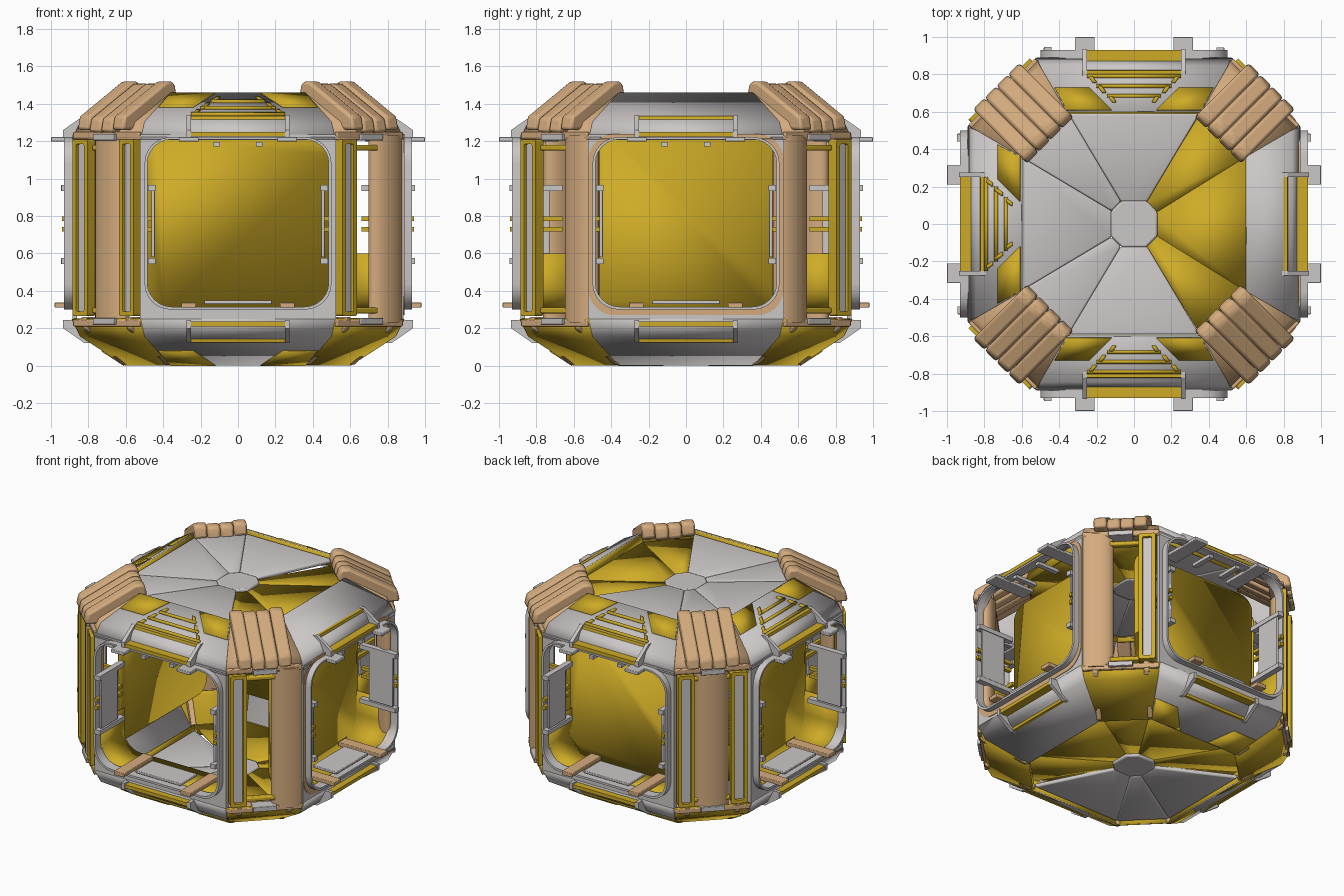
import bpy, bmesh, math
from mathutils import Matrix, Vector

if "Cube" in bpy.data.objects:
    bpy.data.objects.remove(bpy.data.objects["Cube"])

H = 1.46  # hull height, rim to rim
FLIP = Matrix.Translation((0, 0, H)) @ Matrix.Diagonal((1, 1, -1, 1))


def material(name, rgb):
    m = bpy.data.materials.new(name)
    m.use_nodes = True
    m.diffuse_color = (*rgb, 1)
    m.node_tree.nodes["Principled BSDF"].inputs["Base Color"].default_value = (*rgb, 1)
    return m


GREY = material("light grey", (0.60, 0.57, 0.57))
TAN = material("tan", (0.66, 0.41, 0.21))
YELLOW = material("yellow", (0.62, 0.41, 0.02))
parts = []


def put(name, mat, M, verts, faces, thick=0, bevel=0):
    """Make an object; local verts face -y, M turns them to their side."""
    bm = bmesh.new()
    vs = [bm.verts.new(M @ Vector(v)) for v in verts]
    for f in faces:
        bm.faces.new([vs[i] for i in f])
    bmesh.ops.recalc_face_normals(bm, faces=bm.faces)
    me = bpy.data.meshes.new(name)
    bm.to_mesh(me)
    bm.free()
    me.materials.append(mat)
    ob = bpy.data.objects.new(name, me)
    bpy.context.scene.collection.objects.link(ob)
    if thick:
        s = ob.modifiers.new("thickness", "SOLIDIFY")
        s.thickness, s.offset = thick, 0
    if bevel:
        b = ob.modifiers.new("bevel", "BEVEL")
        b.width, b.segments = bevel, 2
    parts.append(ob)
    return ob


def sheet(name, mat, M, rows, thick=0.012, bevel=0):
    """Strip of quads; each row is (x0, x1, distance out, z)."""
    v = [p for a, b, d, z in rows for p in ((a, -d, z), (b, -d, z))]
    f = [(2 * i, 2 * i + 1, 2 * i + 3, 2 * i + 2) for i in range(len(rows) - 1)]
    return put(name, mat, M, v, f, thick, bevel)


def prism(name, mat, M, prof, x0, x1, bevel=0):
    """Profile of (distance out, z) swept across x."""
    n = len(prof)
    v = [(x, -d, z) for x in (x0, x1) for d, z in prof]
    f = [tuple(range(n)), tuple(range(n, 2 * n))]
    f += [(i, (i + 1) % n, n + (i + 1) % n, n + i) for i in range(n)]
    return put(name, mat, M, v, f, 0, bevel)


def box(name, mat, M, x0, x1, d0, d1, z0, z1, bevel=0):
    return prism(name, mat, M, [(d0, z0), (d1, z0), (d1, z1), (d0, z1)], x0, x1, bevel)


def rounded(cx, hw, z0, z1, r, seg=6):
    """Rounded rectangle outline as (x, z), always the same point count."""
    pts = []
    for k, (sx, z) in enumerate(((1, z1 - r), (-1, z1 - r), (-1, z0 + r), (1, z0 + r))):
        for i in range(seg + 1):
            a = math.pi / 2 * (k + i / seg)
            pts.append((cx + sx * (hw - r) + r * math.cos(a), z + r * math.sin(a)))
    return pts


def ring(name, mat, M, outer, inner, d0, d1):
    """Closed frame between two outlines, from distance d0 to d1."""
    n = len(outer)
    loops = ((outer, d0), (outer, d1), (inner, d1), (inner, d0))
    v = [(x, -d, z) for loop, d in loops for x, z in loop]
    f = [(l * n + i, l * n + (i + 1) % n, (l + 1) % 4 * n + (i + 1) % n, (l + 1) % 4 * n + i)
         for l in range(4) for i in range(n)]
    return put(name, mat, M, v, f)


def slope(x0, x1, u, lift=0.008):
    """Row on the roof slope, u from rim (0) to eave (1)."""
    return (x0, x1, 0.6 + 0.24 * u + lift * 0.55, H - 0.005 - 0.155 * u + lift * 0.83)


def diagonal(rows):
    """Turn side rows (half width, distance, z) into the matching corner rows."""
    return [((d - w) / 2 ** 0.5, (d + w) / 2 ** 0.5, z) for w, d, z in rows]


def even(rows):
    return [(-w, w, d, z) for w, d, z in rows]


HULL = [(0.36, 0.6, 1.455), (0.5, 0.84, 1.3), (0.52, 0.885, 1.21)]
LIP = [(0.36, 0.6, 1.455), (0.36, 0.6, 1.38)]
PETAL = [(0.35, 0.59, 1.425), (0.07, 0.12, 1.4)]
FLAT = [(0.36, 0.6, 1.39), (0.05, 0.1, 1.39)]


def cap_part(end, M, corner, painted):
    """One segment of the dished roof or floor."""
    turn = diagonal if corner else list
    kind = "corner" if corner else "side"
    sheet(f"{end}_{kind}_lip", YELLOW, M, even(turn(LIP)), 0.008)
    if painted:
        sheet(f"{end}_{kind}_liner", YELLOW, M, even(turn(FLAT)))
    else:
        sheet(f"{end}_{kind}_petal", GREY, M, even(turn(PETAL)), 0.03, 0.01)


# Four sides: front, left, back, right
for k, side in enumerate(("front", "left", "back", "right")):
    M = Matrix.Rotation(k * math.pi / 2, 4, "Z")
    for end, E in (("roof", M), ("floor", M @ FLIP)):
        sheet(f"{side}_{end}_slope", GREY, E, even(HULL))
        cap_part(end, E, False, side == "left" or (end == "floor" and side == "back"))
        # Ledge in the eave with end cheeks
        prism(f"{side}_{end}_ledge", YELLOW, E,
              [(0.8, 1.335), (0.82, 1.335), (0.84, 1.25), (0.93, 1.25), (0.93, 1.225), (0.86, 1.225)],
              -0.25, 0.25)
        for s in (-1, 1):
            prism(f"{side}_{end}_ledge_cheek", GREY, E,
                  [(0.79, 1.34), (0.82, 1.34), (0.935, 1.26), (0.935, 1.215), (0.85, 1.215)],
                  s * 0.25, s * 0.275)
            if side != "left":
                sheet(f"{side}_{end}_paint_patch", YELLOW, E,
                      [slope(s * 0.12, s * 0.36, 0.02), slope(s * 0.24, s * 0.425, 0.52)], 0.006)
    # Louvres on the roof slope
    if side != "left":
        for w, u in ((0.25, 0.8), (0.2, 0.58), (0.145, 0.36)):
            sheet(f"{side}_louvre", YELLOW, M, [slope(-w, w, u), slope(-w, w, u - 0.06)], 0.02)
            for s in (-1, 1):
                sheet(f"{side}_louvre_end", YELLOW, M,
                      [slope(s * (w - 0.02), s * w, u),
                       slope(s * (w - 0.05), s * (w - 0.03), u - 0.17)], 0.02)

    # Wall plate, doorway rim and lower doorway trough
    hole = rounded(0, 0.485, 0.315, 1.21, 0.13)
    ring(f"{side}_wall", GREY, M, rounded(0, 0.525, 0.24, 1.235, 0.01), hole, 0.86, 0.885)
    ring(f"{side}_doorway_rim", GREY, M, rounded(0, 0.5, 0.3, 1.222, 0.14), hole, 0.86, 0.93)
    if side == "left":
        ring("left_wall_tan_edge", TAN, M, rounded(0, 0.522, 0.27, 1.24, 0.14), hole, 0.88, 0.889)
    trough = [p for p in rounded(0, 0.488, 0.305, 1.2, 0.13) if p[1] < 0.6]
    trough = [(-0.488, 0.6)] + trough + [(0.488, 0.6)]
    n = len(trough)
    put(f"{side}_doorway_trough", YELLOW, M,
        [(x, -d, z) for d in (0.6, 0.87) for x, z in trough],
        [(i, i + 1, n + i + 1, n + i) for i in range(n - 1)], 0.01)
    # Inner closing panel; the front stays open
    if side != "front":
        outline = rounded(0, 0.5, 0.28, 1.225, 0.1)
        put(f"{side}_inner_panel", YELLOW, M, [(x, -0.6, z) for x, z in outline],
            [tuple(range(len(outline)))], 0.01)

    # Doorway fittings
    box(f"{side}_sill_plate", GREY, M, -0.18, 0.18, 0.72, 0.91, 0.33, 0.348, 0.004)
    for s in (-1, 1):
        box(f"{side}_top_tab", GREY, M, s * 0.21, s * 0.315, 0.68, 1.0, 1.198, 1.222, 0.004)
        box(f"{side}_top_clip", GREY, M, s * 0.095, s * 0.13, 0.75, 0.92, 1.172, 1.195)
        box(f"{side}_sill_plank", TAN, M, s * 0.225, s * 0.305, 0.64, 0.98, 0.31, 0.338, 0.004)
        box(f"{side}_jamb_plate", GREY, M, s * 0.445, s * 0.462, 0.73, 0.92, 0.58, 0.94, 0.004)
        for z in (0.56, 0.95):
            box(f"{side}_jamb_bracket", GREY, M, s * 0.44, s * 0.48, 0.66, 0.945, z - 0.016, z + 0.016)
        for z in (0.73, 0.785):
            box(f"{side}_jamb_bar", YELLOW, M, s * 0.46, s * 0.485, 0.66, 0.94, z - 0.012, z + 0.012)

# Four corners: local +x runs counter-clockwise seen from above
RIB = [(0.63, 1.44), (0.645, 1.5), (0.66, 1.52), (0.71, 1.52), (1.03, 1.335), (1.045, 1.26), (0.93, 1.26)]
RAIL = [(0.66, 1.43), (0.67, 1.455), (0.70, 1.455), (0.99, 1.265), (1.005, 1.2), (0.92, 1.2)]
for k, corner in enumerate(("front_left", "back_left", "back_right", "front_right")):
    M = Matrix.Rotation(math.pi / 4 + k * math.pi / 2, 4, "Z")
    left = corner.endswith("left")
    sheet(f"{corner}_roof_corner", TAN, M, even(diagonal(HULL)))
    sheet(f"{corner}_floor_corner", YELLOW, M @ FLIP, even(diagonal(HULL)))
    cap_part("roof", M, True, left)
    cap_part("floor", M @ FLIP, True, corner != "front_right")
    # Padded ribs above, rails below
    for i, t in enumerate((-0.132, -0.044, 0.044, 0.132)):
        low = 0.012 * (i in (1, 2))
        prism(f"{corner}_rib", TAN, M, [(d, z - low) for d, z in RIB], t - 0.043, t + 0.043, 0.016)
    for s in (-1, 1):
        prism(f"{corner}_floor_rail", TAN, M @ FLIP, RAIL, s * 0.15, s * 0.185, 0.006)
    # Top and bottom caps with a short bar at each end
    for end, E in (("top", M), ("bottom", M @ FLIP)):
        box(f"{corner}_{end}_cap", TAN, E, -0.25, 0.25, 0.9, 1.0, 1.215, 1.25, 0.006)
        box(f"{corner}_{end}_clip", GREY, E, -0.08, 0.08, 0.93, 1.02, 1.205, 1.24, 0.004)
        box(f"{corner}_{end}_bar", YELLOW, E, -0.12, 0.12, 0.94, 0.985, 1.15, 1.18, 0.008)

    # Light strips and rounded column; the left corners keep an open slot
    strip_sides = {"front_left": (-1,), "back_left": (1,)}.get(corner, (-1, 1))
    for s in strip_sides:
        c = s * 0.175
        ring(f"{corner}_strip_frame", YELLOW, M, rounded(c, 0.056, 0.265, 1.21, 0.015),
             rounded(c, 0.03, 0.29, 1.185, 0.01), 0.96, 1.02)
        box(f"{corner}_strip_light", GREY, M, c - 0.032, c + 0.032, 0.97, 1.0, 0.285, 1.19)
    c, hw = (-strip_sides[0] * 0.165, 0.115) if left else (0, 0.115)
    m = 28
    ring_pts = [(c + hw * math.cos(a), -0.95 - 0.06 * math.sin(a))
                for a in (2 * math.pi * i / m for i in range(m))]
    put(f"{corner}_column", TAN, M, [(x, y, z) for z in (0.23, 1.23) for x, y in ring_pts],
        [tuple(range(m)), tuple(range(m, 2 * m))]
        + [(i, (i + 1) % m, m + (i + 1) % m, m + i) for i in range(m)])

# Octagonal hubs in the middle of roof and floor
for end, E in (("roof", Matrix()), ("floor", FLIP)):
    pts = [(x, y) for a, b in ((0.125, 0.065), (0.065, 0.125)) for x in (-a, a) for y in (-b, b)]
    pts.sort(key=lambda p: math.atan2(p[1], p[0]))
    put(f"{end}_hub", GREY, E, [(x, y, z) for z in (1.375, 1.415) for x, y in pts],
        [tuple(range(8)), tuple(range(8, 16))]
        + [(i, (i + 1) % 8, 8 + (i + 1) % 8, 8 + i) for i in range(8)], 0, 0.01)

# Smooth the rounded parts, keep edges sharp
bpy.context.view_layer.update()
for ob in bpy.context.view_layer.objects:
    ob.select_set(ob in parts)
bpy.context.view_layer.objects.active = parts[0]
bpy.ops.object.shade_smooth_by_angle(angle=math.radians(30))
